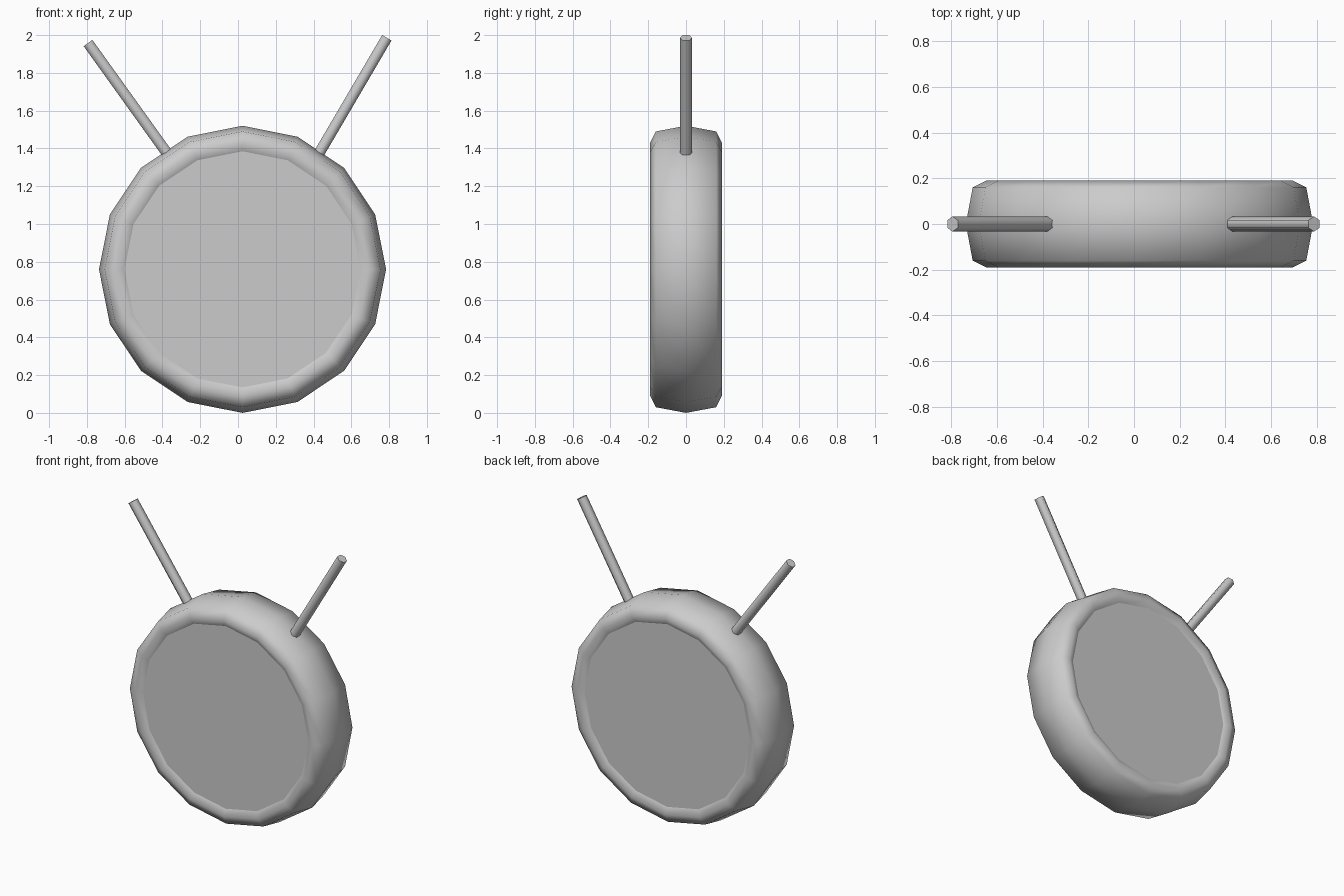
import bpy, bmesh, math
from mathutils import Vector

if "Cube" in bpy.data.objects:
    bpy.data.objects.remove(bpy.data.objects["Cube"])

CENTRE = Vector((0.024, 0, 0.76))
SIDES = 16


def finish(name, bm, location=(0, 0, 0)):
    # smooth sides, flat sharp-edged caps
    bmesh.ops.recalc_face_normals(bm, faces=bm.faces)
    for f in bm.faces:
        f.smooth = len(f.verts) == 4
        if not f.smooth:
            for e in f.edges:
                e.smooth = False
    mesh = bpy.data.meshes.new(name)
    bm.to_mesh(mesh)
    bm.free()
    ob = bpy.data.objects.new(name, mesh)
    ob.location = location
    bpy.context.collection.objects.link(ob)
    return ob


# Body: rounded drum with slightly recessed front and back discs (radius, y)
half = [(0.625, -0.168), (0.67, -0.19), (0.73, -0.16)]
profile = half + [(0.76, 0)] + [(r, -y) for r, y in reversed(half)]
bm = bmesh.new()
rings = []
for r, y in profile:
    angles = [2 * math.pi * i / SIDES for i in range(SIDES)]
    rings.append([bm.verts.new((r * math.sin(a), y, r * math.cos(a))) for a in angles])
for a, b in zip(rings, rings[1:]):
    for i in range(SIDES):
        j = (i + 1) % SIDES
        bm.faces.new((a[i], a[j], b[j], b[i]))
bm.faces.new(rings[0])
bm.faces.new(rings[-1])
finish("drum_body", bm, CENTRE)


# Antennas: six-sided rods leaning outwards, rooted in the drum
def rod(name, base, tip, radius=0.033):
    base, tip = Vector(base), Vector(tip)
    axis = (tip - base).normalized()
    u = Vector((0, 1, 0))
    v = axis.cross(u)
    bm = bmesh.new()
    ends = []
    for p in (base, tip):
        ends.append([bm.verts.new(p + radius * (u * math.cos(k * math.pi / 3)
                                                + v * math.sin(k * math.pi / 3)))
                     for k in range(6)])
    for i in range(6):
        j = (i + 1) % 6
        bm.faces.new((ends[0][i], ends[0][j], ends[1][j], ends[1][i]))
    for e in ends:
        bm.faces.new(e)
    finish(name, bm)


rod("antenna_right", (0.415, 0, 1.35), (0.788, 0, 1.986))
rod("antenna_left", (-0.36, 0, 1.353), (-0.794, 0, 1.958))
